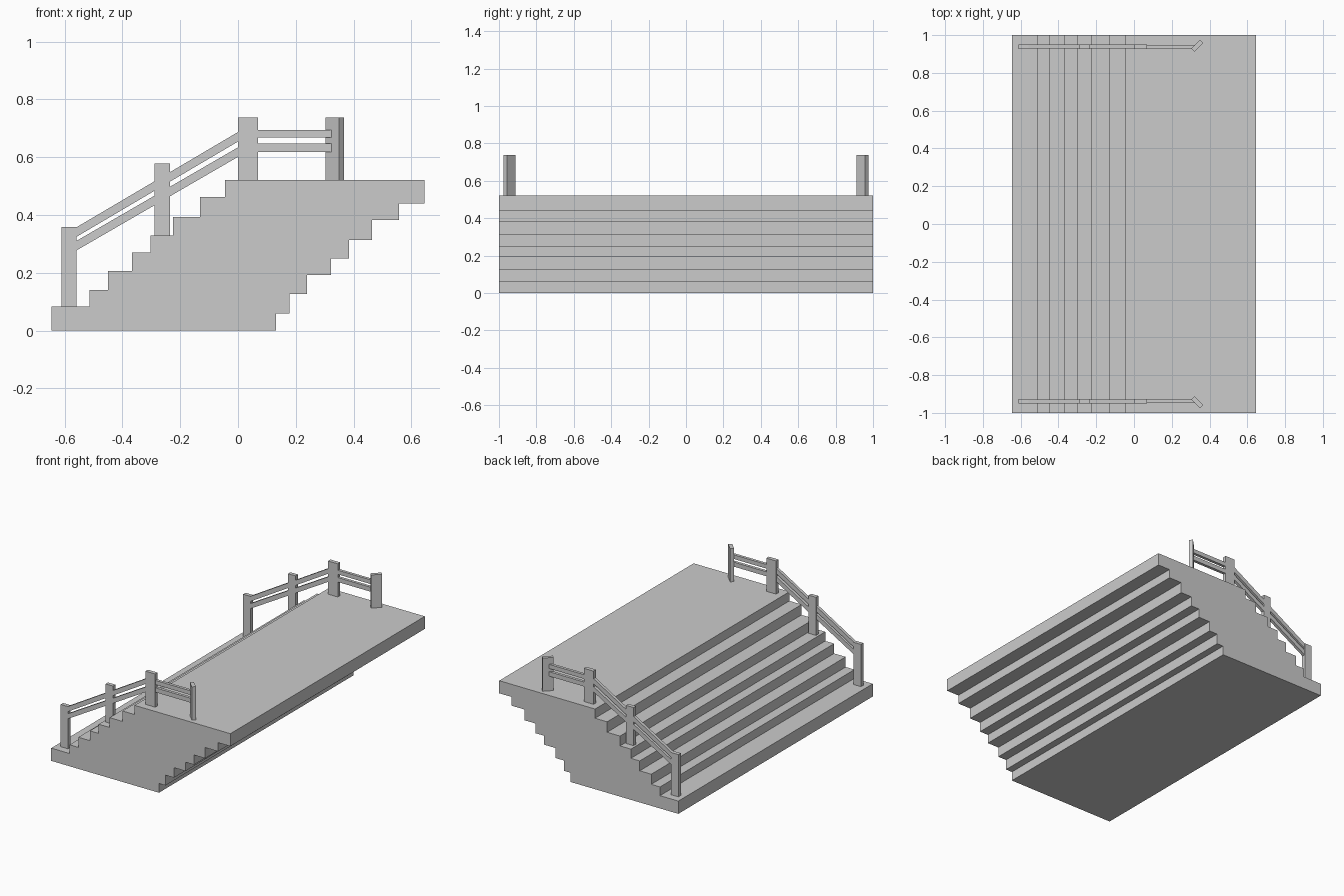
import bpy, bmesh
from math import radians
from mathutils import Matrix

if "Cube" in bpy.data.objects:
    bpy.data.objects.remove(bpy.data.objects["Cube"])


def extrude_profile(name, pts, y0, y1):
    """Solid from an x-z outline running between two y values."""
    bm = bmesh.new()
    face = bm.faces.new([bm.verts.new((x, y0, z)) for x, z in pts])
    out = bmesh.ops.extrude_face_region(bm, geom=[face])
    verts = [v for v in out["geom"] if isinstance(v, bmesh.types.BMVert)]
    bmesh.ops.translate(bm, verts=verts, vec=(0, y1 - y0, 0))
    bmesh.ops.recalc_face_normals(bm, faces=bm.faces)
    me = bpy.data.meshes.new(name)
    bm.to_mesh(me)
    bm.free()
    ob = bpy.data.objects.new(name, me)
    bpy.context.collection.objects.link(ob)
    return ob


# Staircase body: (riser x, tread z) going up, then (underside z, riser x) going down
steps = [(-.645, .083), (-.513, .14), (-.45, .206), (-.367, .27),
         (-.303, .33), (-.225, .394), (-.132, .462), (-.045, .522)]
under = [(.645, .44), (.557, .383), (.464, .313), (.384, .25),
         (.322, .192), (.239, .127), (.178, .06), (.131, 0)]
outline = [(-.645, 0)]
z = 0
for x, top in steps:
    outline += [(x, z), (x, top)] if z else [(x, top)]
    z = top
for x, low in under:
    outline += [(x, z), (x, low)]
    z = low
extrude_profile("staircase", outline, -1, 1)

# Railings, one per side
posts = [(-.611, -.559, .083, .358), (-.288, -.235, .33, .578), (0, .07, .522, .738)]
RY = .939
for side, label in ((1, "back"), (-1, "front")):
    # Upright posts
    for i, (x0, x1, z0, z1) in enumerate(posts):
        extrude_profile(f"{label}_post_{i + 1}",
                        [(x0, z0), (x1, z0), (x1, z1), (x0, z1)],
                        side * RY - .0125, side * RY + .0125)

    # End post turned 45 degrees
    end = extrude_profile(f"{label}_end_post",
                          [(-.033, .522), (.033, .522), (.033, .738), (-.033, .738)],
                          -.012, .012)
    end.data.transform(Matrix.Translation((.335, side * .943, 0))
                       @ Matrix.Rotation(side * radians(45), 4, 'Z'))

    # Sloped and level rails, upper and lower
    for part, za, zb, h, lz0, lz1 in (("upper", .354, .687, .033, .668, .695),
                                      ("lower", .307, .634, .033, .618, .647)):
        xa, xb = -.565, .03
        zb += (zb - za) / .56 * .03
        extrude_profile(f"{label}_{part}_sloped_rail",
                        [(xa, za - h), (xb, zb - h), (xb, zb), (xa, za)],
                        side * RY - .010, side * RY + .010)
        extrude_profile(f"{label}_{part}_level_rail",
                        [(.03, lz0), (.328, lz0), (.328, lz1), (.03, lz1)],
                        side * RY - .0095, side * RY + .0095)
